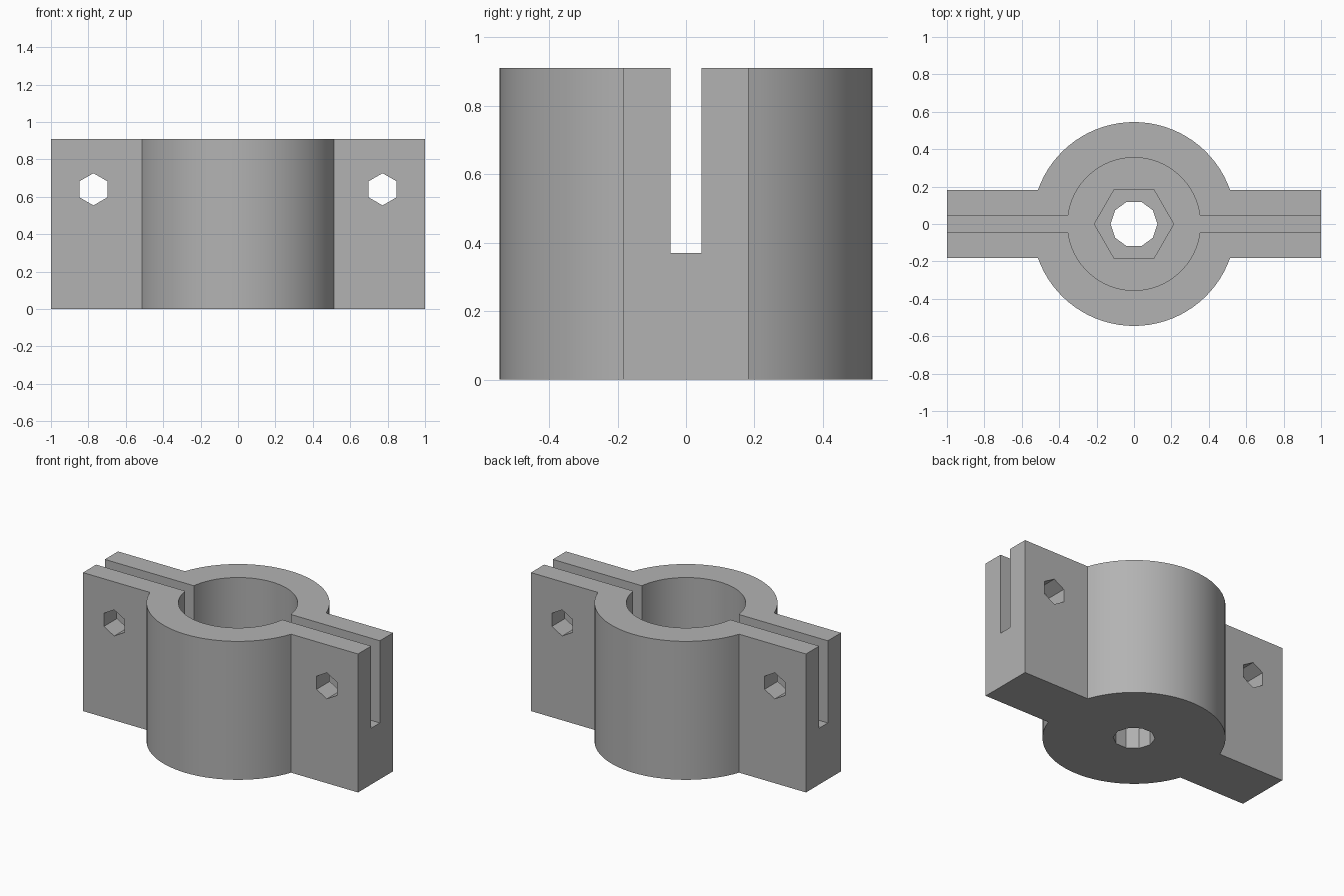
import bpy
import bmesh
from math import asin, cos, pi, radians, sin
from mathutils import Matrix

if "Cube" in bpy.data.objects:
    bpy.data.objects.remove(bpy.data.objects["Cube"], do_unlink=True)

HEIGHT = 0.91
FLOOR = 0.37          # bottom of the bore and the slot
POCKET_FLOOR = 0.19   # bottom of the hexagonal nut pocket

grey = bpy.data.materials.new("plain_grey")
grey.use_nodes = True
colour = (0.45, 0.45, 0.45, 1)
grey.diffuse_color = colour
grey.node_tree.nodes["Principled BSDF"].inputs["Base Color"].default_value = colour


def prism(name, outline, bottom, top, matrix=Matrix()):
    """Extrude a flat outline from bottom to top, then place it."""
    bm = bmesh.new()
    face = bm.faces.new([bm.verts.new((x, y, bottom)) for x, y in outline])
    extruded = bmesh.ops.extrude_face_region(bm, geom=[face])["geom"]
    moved = [v for v in extruded if isinstance(v, bmesh.types.BMVert)]
    bmesh.ops.translate(bm, verts=moved, vec=(0, 0, top - bottom))
    bmesh.ops.recalc_face_normals(bm, faces=bm.faces)
    bm.transform(matrix)
    mesh = bpy.data.meshes.new(name)
    bm.to_mesh(mesh)
    bm.free()
    mesh.materials.append(grey)
    obj = bpy.data.objects.new(name, mesh)
    bpy.context.collection.objects.link(obj)
    return obj


def polygon(radius, sides):
    return [(radius * cos(2 * pi * i / sides), radius * sin(2 * pi * i / sides))
            for i in range(sides)]


def winged_circle(radius, half_length, half_width, steps=32):
    """Circle with a straight bar running out on both sides."""
    start = asin(half_width / radius)
    half = [(half_length, half_width)]
    for i in range(steps + 1):
        angle = start + (pi - 2 * start) * i / steps
        half.append((radius * cos(angle), radius * sin(angle)))
    half.append((-half_length, half_width))
    return half + [(-x, -y) for x, y in half]


# Clamp body: round barrel with two flat lugs
body = prism("clamp_body", winged_circle(0.545, 1.0, 0.182), 0, HEIGHT)

# Bore with clamping slot, nut pocket and bolt hole
cutters = [
    prism("bore_and_slot_cutter", winged_circle(0.355, 1.2, 0.045), FLOOR, 1.2),
    prism("nut_pocket_cutter", polygon(0.212, 6), POCKET_FLOOR, FLOOR + 0.2),
    prism("bolt_hole_cutter", polygon(0.125, 10), -0.2, POCKET_FLOOR + 0.1),
]

# Hexagonal screw holes through the lugs, points up and down
for side in (-1, 1):
    place = (Matrix.Translation((side * 0.773, 0, 0.64))
             @ Matrix.Rotation(radians(90), 4, "X")
             @ Matrix.Rotation(radians(30), 4, "Z"))
    cutters.append(prism("screw_hole_cutter", polygon(0.086, 6), -0.4, 0.4, place))

bpy.context.view_layer.objects.active = body
for cutter in cutters:
    cut = body.modifiers.new(cutter.name, "BOOLEAN")
    cut.operation = "DIFFERENCE"
    cut.solver = "EXACT"
    cut.object = cutter
    bpy.ops.object.modifier_apply(modifier=cut.name)
    bpy.data.objects.remove(cutter, do_unlink=True)

# Smooth the barrel and keep all corners sharp
bpy.ops.object.select_all(action="DESELECT")
body.select_set(True)
bpy.ops.object.shade_smooth_by_angle(angle=radians(25))
